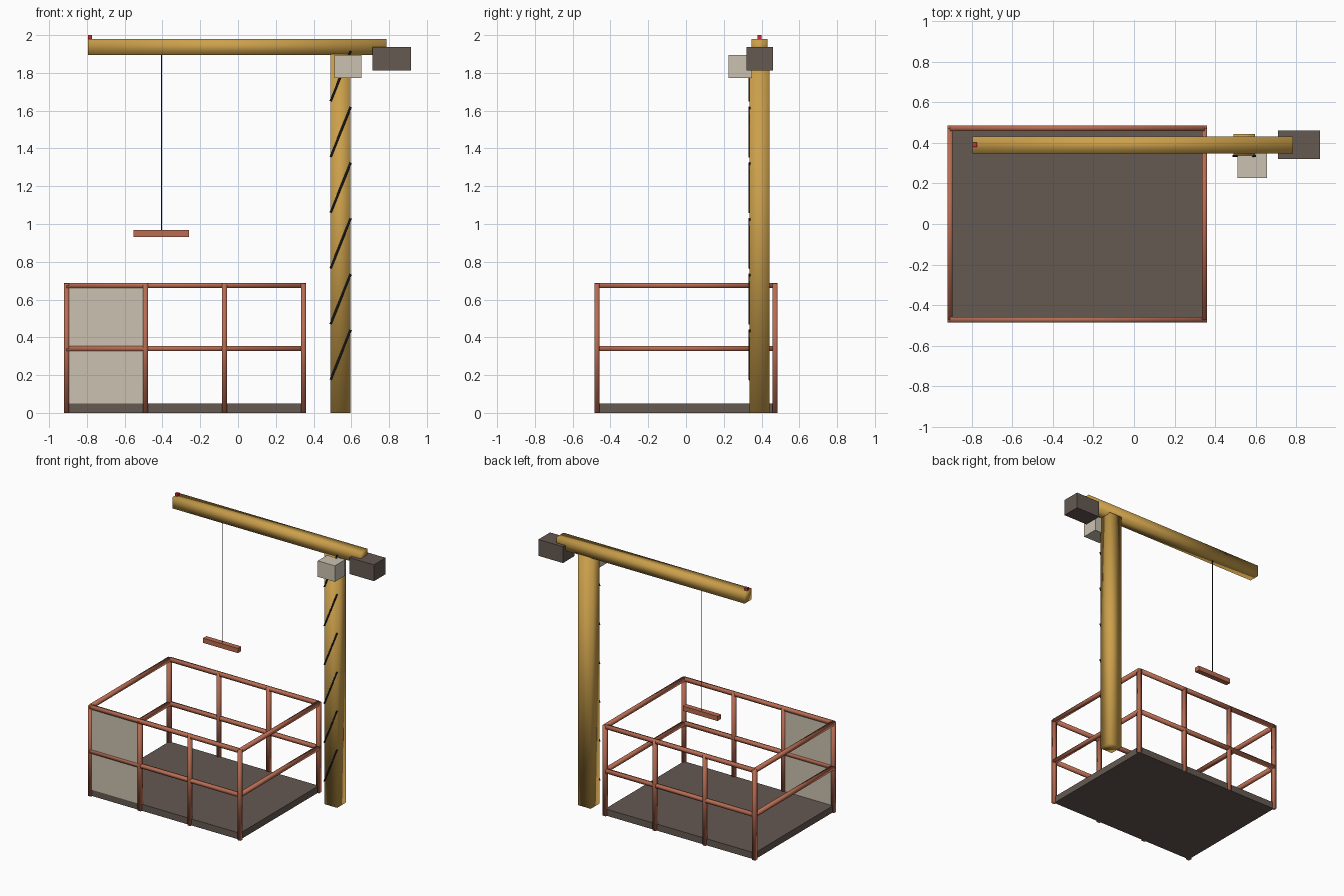
import bpy
from mathutils import Vector

if "Cube" in bpy.data.objects:
    bpy.data.objects.remove(bpy.data.objects["Cube"])


def mat(name, r, g, b):
    m = bpy.data.materials.new(name)
    m.diffuse_color = (r, g, b, 1)
    m.use_nodes = True
    m.node_tree.nodes["Principled BSDF"].inputs["Base Color"].default_value = m.diffuse_color
    return m


YELLOW = mat("yellow_paint", 0.60, 0.35, 0.07)
RUST = mat("rust_steel", 0.48, 0.15, 0.085)
BROWN = mat("dark_brown", 0.13, 0.10, 0.085)
BEIGE = mat("beige", 0.60, 0.54, 0.44)
BLACK = mat("black", 0.02, 0.02, 0.022)
RED = mat("red_lamp", 0.6, 0.03, 0.04)


def box(name, x, y, z, m):
    """Box from (min, max) pairs."""
    lo, hi = zip(x, y, z)
    bpy.ops.mesh.primitive_cube_add(size=1)
    o = bpy.context.object
    o.name = name
    for v in o.data.vertices:
        v.co = [l + (c + 0.5) * (h - l) for c, l, h in zip(v.co, lo, hi)]
    o.data.materials.append(m)
    return o


def bar(name, a, b, w, m, sides=4):
    """Straight bar between two points; w is the width across flats for four sides."""
    a, b = Vector(a), Vector(b)
    r = w / 2 * (2 ** 0.5 if sides == 4 else 1)
    bpy.ops.mesh.primitive_cylinder_add(vertices=sides, radius=r, depth=(b - a).length)
    o = bpy.context.object
    o.name = name
    if sides == 4:  # turn flats to face the axes
        from mathutils import Matrix
        o.data.transform(Matrix.Rotation(0.785398, 4, 'Z'))
    o.rotation_euler = (b - a).to_track_quat('Z', 'Y').to_euler()
    o.location = (a + b) / 2
    o.data.materials.append(m)
    return o


# Fenced platform
X0, X1, Y = -0.907, 0.347, 0.472
W = 0.026
box("platform_floor", (X0, X1), (-Y, Y), (0, 0.05), BROWN)
for side, s in (("front", -1), ("back", 1)):
    for i, x in enumerate((X0, -0.49, -0.072, X1)):
        bar(f"{side}_post_{i + 1}", (x, s * Y, 0), (x, s * Y, 0.685), W, RUST)
for level, z in (("mid", 0.34), ("top", 0.675)):
    for side, s in (("front", -1), ("back", 1)):
        bar(f"{side}_{level}_rail", (X0, s * Y, z), (X1, s * Y, z), W, RUST)
    for side, x in (("left", X0), ("right", X1)):
        bar(f"{side}_{level}_rail", (x, -Y, z), (x, Y, z), W, RUST)
box("gate_panel", (-0.895, -0.502), (-Y - 0.006, -Y + 0.006), (0.05, 0.663), BEIGE)

# Crane mast and jib
MX, MY = 0.543, 0.39
mast = bar("mast", (MX, MY, 0), (MX, MY, 1.9), 0.106, YELLOW)
jib = bar("jib", (-0.795, MY, 1.938), (0.785, MY, 1.938), 0.084, YELLOW)

# Diagonal lacing on the mast front
for i in range(6):
    z = 0.175 + 0.295 * i
    bar(f"mast_lacing_{i + 1}", (0.49, 0.335, z), (0.597, 0.335, z + 0.265), 0.012, BLACK, 6)

# Cab, counterweight and lamp
box("cab", (0.511, 0.655), (0.226, 0.35), (1.773, 1.894), BEIGE)
box("counterweight", (0.711, 0.917), (0.32, 0.46), (1.812, 1.936), BROWN)
box("warning_lamp", (-0.795, -0.773), (MY - 0.011, MY + 0.011), (1.975, 2.0), RED)

# Hoist cable and hanging load
bar("hoist_cable", (-0.405, MY, 0.95), (-0.405, MY, 1.91), 0.006, BLACK, 8)
box("hanging_beam", (-0.552, -0.26), (MY - 0.02, MY + 0.02), (0.932, 0.968), RUST)

# Soft shading on the painted and rust tubes
for o in bpy.data.objects:
    if o.type == 'MESH' and (o in (mast, jib) or "rail" in o.name or "post" in o.name):
        for p in o.data.polygons:
            p.use_smooth = True
